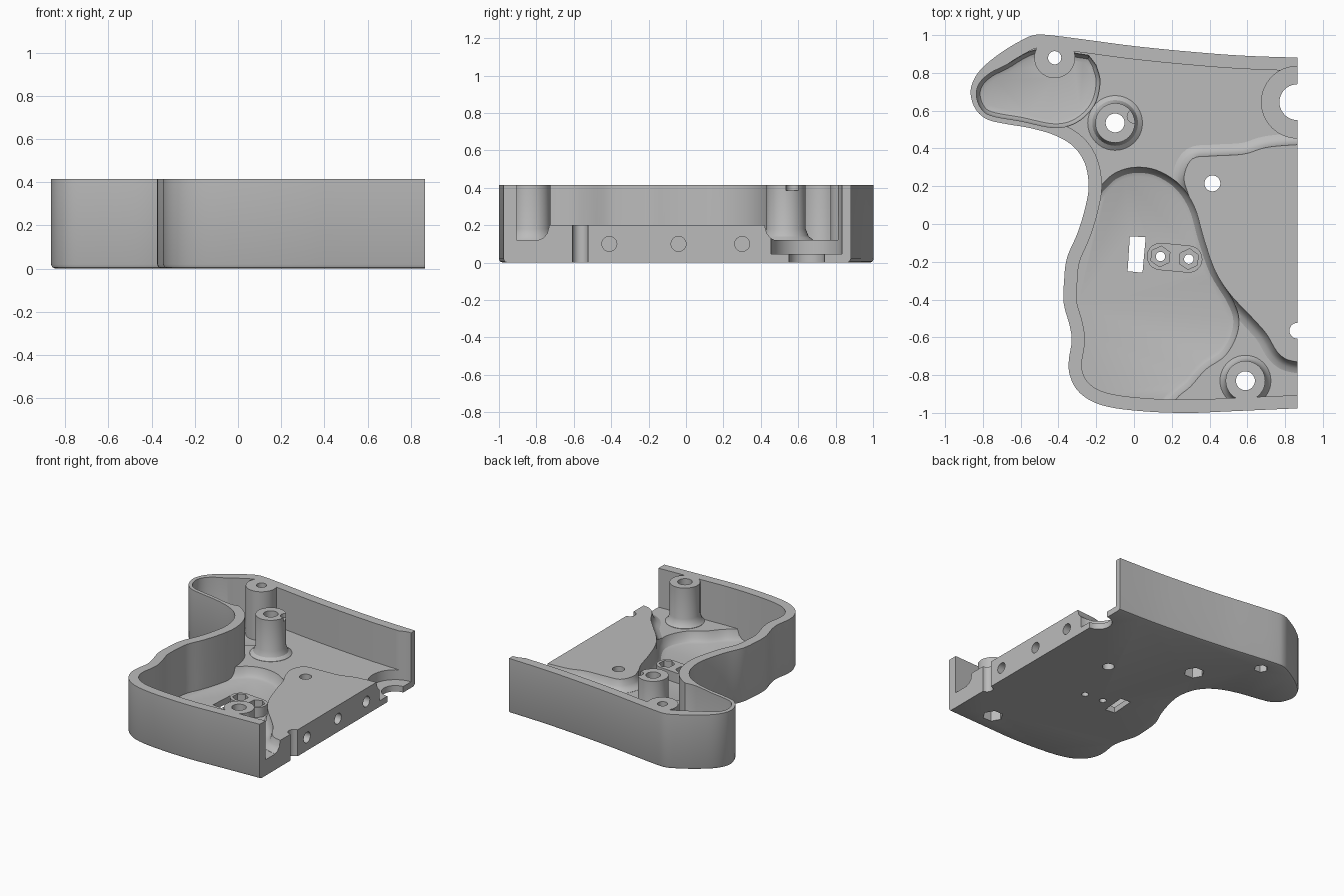
import bpy, bmesh, math
from mathutils import Vector

cube = bpy.data.objects.get("Cube")
if cube:
    bpy.data.objects.remove(cube, do_unlink=True)

grey = bpy.data.materials.new("light_grey")
grey.use_nodes = True
colour = (0.5, 0.5, 0.5, 1)
grey.diffuse_color = colour
grey.node_tree.nodes["Principled BSDF"].inputs["Base Color"].default_value = colour

END, TOP, FLOOR, LOW, DECK = 0.865, 0.415, 0.12, 0.045, 0.2


def smooth(points, steps=5):
    """Sample a smooth open curve through the points."""
    p = [Vector(q) for q in points]
    p = [2 * p[0] - p[1]] + p + [2 * p[-1] - p[-2]]
    out = []
    for a, b, c, d in zip(p, p[1:], p[2:], p[3:]):
        for i in range(steps):
            t = i / steps
            out.append(b + (c - a) * t / 2 + (2 * a - 5 * b + 4 * c - d) * t * t / 2
                       + (3 * b - a - 3 * c + d) * t ** 3 / 2)
    return out + [p[-2]]


def offset(points, dist):
    """Shift an open curve to its left."""
    out = []
    for i, p in enumerate(points):
        t = (points[min(i + 1, len(points) - 1)] - points[max(i - 1, 0)]).normalized()
        out.append(p + Vector((-t.y, t.x)) * dist)
    return out


def finish(name, bm):
    bmesh.ops.recalc_face_normals(bm, faces=bm.faces)
    mesh = bpy.data.meshes.new(name)
    bm.to_mesh(mesh)
    bm.free()
    mesh.materials.append(grey)
    obj = bpy.data.objects.new(name, mesh)
    bpy.context.collection.objects.link(obj)
    return obj


def loft(name, layers):
    """Solid through matching rings, each given as (points, height)."""
    bm = bmesh.new()
    rings = [[bm.verts.new((p[0], p[1], z)) for p in pts] for pts, z in layers]
    n = len(rings[0])
    for low, high in zip(rings, rings[1:]):
        for i in range(n):
            j = (i + 1) % n
            bm.faces.new((low[i], low[j], high[j], high[i]))
    bm.faces.new(rings[0][::-1])
    bm.faces.new(rings[-1])
    return finish(name, bm)


def circle(x, y, r, n=40, turn=0.0):
    return [(x + r * math.cos(math.tau * i / n + turn),
             y + r * math.sin(math.tau * i / n + turn)) for i in range(n)]


def cylinder(name, x, y, r, z0, z1, n=40, turn=0.0):
    return loft(name, [(circle(x, y, r, n, turn), z0), (circle(x, y, r, n, turn), z1)])


def combine(target, other, operation):
    mod = target.modifiers.new("join", "BOOLEAN")
    mod.operation, mod.solver, mod.object = operation, "EXACT", other
    bpy.context.view_layer.objects.active = target
    bpy.ops.object.modifier_apply(modifier=mod.name)
    bpy.data.objects.remove(other, do_unlink=True)


def cut(other):
    combine(shell, other, "DIFFERENCE")


def add(other):
    combine(shell, other, "UNION")


# Outer shell with a rounded bottom edge
outline = smooth([
    (1, .877), (.6, .89), (.3, .912), (0, .942), (-.25, .975), (-.45, 1), (-.53, 1),
    (-.6, .97), (-.7, .91), (-.8, .83), (-.85, .76), (-.865, .69), (-.84, .61),
    (-.78, .555), (-.68, .53), (-.55, .508), (-.42, .47), (-.32, .41), (-.26, .32),
    (-.24, .2), (-.26, .08), (-.3, -.05), (-.355, -.18), (-.37, -.3), (-.372, -.42),
    (-.34, -.54), (-.33, -.62), (-.345, -.72), (-.34, -.8), (-.3, -.88), (-.22, -.94),
    (-.1, -.975), (.1, -.995), (.3, -1), (.5, -.992), (1, -.97)])
shell = loft("half_shell", [(offset(outline, .02), 0), (offset(outline, .006), .006),
                            (outline, .02), (outline, TOP)])
inner = offset(outline, .07)


def inner_prism(name, z0):
    return loft(name, [(inner, z0), (inner, .6)])


cut(inner_prism("cavity", FLOOR))

# Raised deck with a flared foot
deck = smooth([(1.1, .43), (END, .42), (.7, .405), (.58, .37), (.42, .36), (.31, .345),
               (.265, .25), (.29, .15), (.34, 0), (.4, -.2), (.5, -.36), (.62, -.49),
               (.7, -.58), (.77, -.69), (END, -.73), (1.1, -.74)])
flare = [(-.06, .1), (-.06, FLOOR + .001), (-.035, .13), (-.012, .155), (0, DECK)]
add(loft("deck", [(offset(deck, d), z) for d, z in flare]))

# Sunken grip floor, kept inside the wall
rim = smooth([(-.24, .13), (-.17, .21), (-.1, .27), (0, .3), (.12, .285), (.24, .21),
              (.32, .09), (.37, -.08), (.43, -.25), (.52, -.4), (.555, -.5), (.54, -.6),
              (.48, -.7), (.38, -.77), (.3, -.86), (.22, -.93), (.1, -1.1)])
corners = [Vector((-.6, -1.1)), Vector((-.6, .13))]
slope = [(-.05, LOW), (-.03, .052), (-.012, .075), (0, FLOOR), (0, .5)]
grip = loft("grip_pocket", [(offset(rim, d) + corners, z) for d, z in slope])
combine(grip, inner_prism("grip_limit", 0.01), "INTERSECT")
cut(grip)

# Sunken nose floor with a thinner wall
nose = smooth([(-.24, .893), (-.36, .91), (-.53, .92), (-.68, .84), (-.76, .8), (-.815, .75),
               (-.835, .69), (-.815, .62), (-.76, .575), (-.6, .545), (-.42, .51),
               (-.3, .54), (-.21, .63), (-.18, .75), (-.2, .84)])
fillet = [(.04, LOW), (.02, .052), (.007, .07), (0, .1), (0, .5)]
cut(loft("nose_pocket", [(offset(nose, d), z) for d, z in fillet]))

# Screw bosses: x, y, radius, foot flare, bore, nut size
bosses = [(-.42, .88, .108, 0, .035, .05),
          (-.1, .535, .105, .04, .05, .072),
          (.59, -.83, .105, .03, .05, .072)]
for x, y, r, foot, bore, nut in bosses:
    profile = [(r + foot, .03), (r + foot, FLOOR + .002), (r + foot * .4, .14),
               (r, .18), (r, TOP)]
    add(loft("screw_boss", [(circle(x, y, w), z) for w, z in profile]))
for x, y, r, foot, bore, nut in bosses:
    cut(cylinder("bore", x, y, bore, -.1, .6))
    cut(cylinder("nut_recess", x, y, nut, -.1, .09, 6))
cut(cylinder("boss_notch", 0, .57, .036, .385, .6, 24))

# Pad with two nut seats
seats = [Vector((.14, -.172)), Vector((.29, -.186))]
angle = math.atan2(-.014, .15)
pad = []
for k, seat in enumerate(seats):
    for i in range(13):
        a = angle + math.pi / 2 + math.pi * (k + i / 12)
        pad.append(seat + Vector((math.cos(a), math.sin(a))) * .072)
add(loft("nut_pad", [(pad, .03), (pad, .12)]))
for seat in seats:
    cut(cylinder("nut_seat", seat.x, seat.y, .055, .065, .5, 6, angle + math.pi / 6))
    cut(cylinder("pin_hole", seat.x, seat.y, .025, -.1, .5, 24))

# Slot through the grip floor
slot = [(-.022, -.065), (-.034, -.25), (.045, -.258), (.062, -.07)]
cut(loft("slot", [(slot, -.1), (slot, .5)]))

# Deck hole, end notch and half-round seat
cut(cylinder("deck_hole", .415, .215, .042, -.1, .5))
cut(cylinder("end_notch", END, -.565, .042, -.1, .5))
cut(cylinder("round_seat", END, .645, .19, LOW, .5, 64))
cut(cylinder("round_opening", END, .645, .095, -.1, .5))

# Flat open end, with three drilled holes
square = [(END, -2), (2, -2), (2, 2), (END, 2)]
cut(loft("end_trim", [(square, -1), (square, 1)]))
for y in (-.41, -.04, .3):
    drill = cylinder("drill", 0, 0, .04, -.25, .1, 24)
    drill.rotation_euler.y = math.pi / 2
    drill.location = (END, y, .1)
    bpy.context.view_layer.update()
    cut(drill)

# Smooth curved faces, keep crisp edges
bpy.ops.object.select_all(action="DESELECT")
shell.select_set(True)
bpy.context.view_layer.objects.active = shell
bpy.ops.object.shade_smooth_by_angle(angle=math.radians(30))
